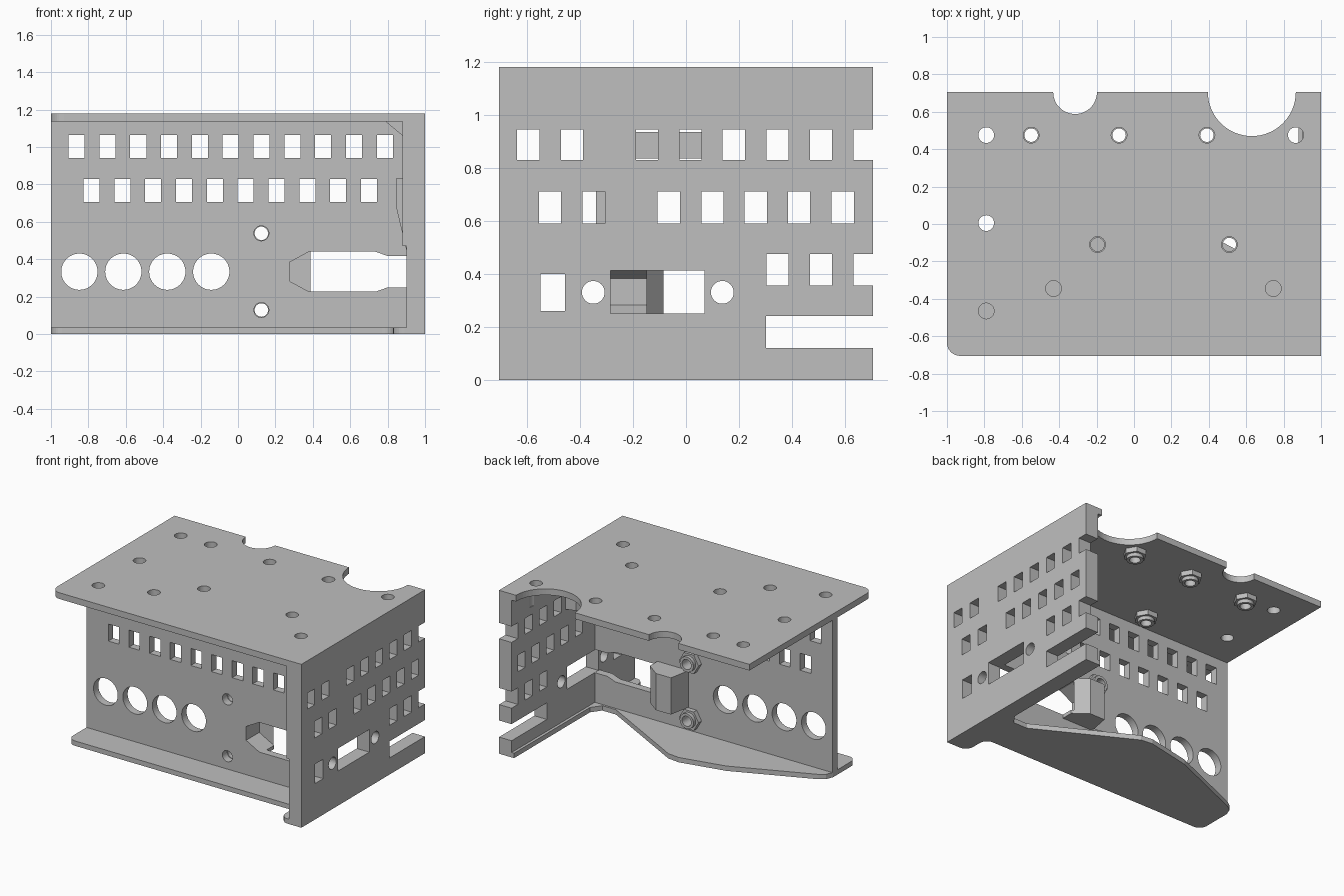
import bpy, bmesh, math

if "Cube" in bpy.data.objects:
    bpy.data.objects.remove(bpy.data.objects["Cube"])

grey = bpy.data.materials.new("plain grey")
grey.use_nodes = True
colour = (0.52, 0.52, 0.52, 1)
grey.diffuse_color = colour
grey.node_tree.nodes["Principled BSDF"].inputs["Base Color"].default_value = colour


def place(axis, u, v, h):
    return {"x": (h, u, v), "y": (u, h, v), "z": (u, v, h)}[axis]


def rect(u0, u1, v0, v1):
    return [(u0, v0), (u1, v0), (u1, v1), (u0, v1)]


def circle(u, v, r, n=32, start=0.0, sweep=2 * math.pi):
    return [(u + r * math.cos(start + sweep * i / n),
             v + r * math.sin(start + sweep * i / n)) for i in range(n)]


def arc(u, v, r, a0, a1, n=8):
    a0, a1 = math.radians(a0), math.radians(a1)
    return [(u + r * math.cos(a0 + (a1 - a0) * i / n),
             v + r * math.sin(a0 + (a1 - a0) * i / n)) for i in range(n + 1)]


def prisms(name, profiles, axis, lo, hi):
    """Extrude closed outlines along an axis into one object."""
    bm = bmesh.new()
    for pts in profiles:
        a = [bm.verts.new(place(axis, u, v, lo)) for u, v in pts]
        b = [bm.verts.new(place(axis, u, v, hi)) for u, v in pts]
        bm.faces.new(a)
        bm.faces.new(b[::-1])
        for i in range(len(a)):
            j = (i + 1) % len(a)
            bm.faces.new((a[i], b[i], b[j], a[j]))
    bmesh.ops.recalc_face_normals(bm, faces=bm.faces)
    mesh = bpy.data.meshes.new(name)
    bm.to_mesh(mesh)
    bm.free()
    mesh.materials.append(grey)
    obj = bpy.data.objects.new(name, mesh)
    bpy.context.collection.objects.link(obj)
    return obj


def cut(obj, profiles, axis, lo, hi):
    """Cut outlines out of a part and drop the cutter."""
    cutter = prisms("cutter", profiles, axis, lo, hi)
    cutter.hide_render = True
    mod = obj.modifiers.new("cut", "BOOLEAN")
    mod.operation = "DIFFERENCE"
    mod.solver = "EXACT"
    mod.object = cutter
    bpy.context.view_layer.objects.active = obj
    bpy.ops.object.modifier_apply(modifier=mod.name)
    bpy.data.objects.remove(cutter)


FRONT, BACK = -0.30, -0.245
INNER = 0.90
TOP, UNDER = 1.18, 1.135

# Top plate: one rounded corner, two round notches at the back
top = prisms("top_plate",
             [arc(-0.93, -0.635, 0.07, 180, 270) + [(1, -0.705), (1, 0.705), (-1, 0.705)]],
             "z", UNDER, TOP)
cut(top, [circle(-0.315, 0.705, 0.117, 48), circle(0.63, 0.705, 0.235, 64)], "z", 1, 1.3)
nutted = [(-0.55, 0.475), (-0.08, 0.475), (0.39, 0.475), (-0.195, -0.11), (0.51, -0.11)]
plain = [(-0.79, 0.475), (0.865, 0.475), (-0.79, 0.005), (-0.79, -0.465),
         (-0.43, -0.345), (0.745, -0.345)]
cut(top, [circle(x, y, 0.042) for x, y in nutted + plain], "z", 1, 1.3)

# Right wall with window rows, round holes, connector slot and open back slot
side = prisms("side_wall", [rect(-0.705, 0.705, 0, UNDER)], "x", INNER, 1)
side_cap = prisms("side_wall_rim", [rect(0.88, INNER, 0.47, UNDER)], "y", -0.705, FRONT)
rows = [((0.83, 0.945), (-0.595, -0.43, -0.147, 0.017, 0.18, 0.345, 0.51, 0.675)),
        ((0.59, 0.71), (-0.513, -0.348, -0.065, 0.1, 0.263, 0.427, 0.592)),
        ((0.355, 0.475), (0.345, 0.51, 0.675))]
side_windows = [rect(y - 0.042, y + (0.042 if y < 0.6 else 0.1), z0, z1)
                for (z0, z1), ys in rows for y in ys]
side_windows += [rect(-0.55, -0.457, 0.26, 0.4), rect(-0.285, 0.07, 0.25, 0.413),
                 rect(0.302, 0.8, 0.12, 0.24),
                 circle(-0.35, 0.33, 0.043), circle(0.137, 0.33, 0.043)]
cut(side, side_windows, "x", 0.7, 1.2)
cut(side_cap, side_windows, "x", 0.7, 1.2)
# Hole in the top plate continues a little way into the wall
cut(side, [circle(0.865, 0.475, 0.042)], "z", 1.0, 1.3)

# Front wall with window rows, round ports and a long six-sided opening
front = prisms("front_wall", [rect(-1, INNER, 0.035, UNDER)], "y", FRONT, BACK)
half_opening = [(0.275, 0.05), (0.38, 0.107), (0.735, 0.107), (0.80, 0.084), (0.93, 0.084)]
opening = ([(x, 0.333 - d) for x, d in half_opening]
           + [(x, 0.333 + d) for x, d in reversed(half_opening)])
holes = [rect(x - 0.043, x + 0.043, 0.94, 1.063)
         for x in (-0.863 + 0.1648 * i for i in range(11))]
holes += [rect(x - 0.043, x + 0.043, 0.705, 0.828)
          for x in (-0.783 + 0.1648 * i for i in range(10))]
holes += [circle(-0.848 + 0.235 * i, 0.333, 0.097, 48) for i in range(4)]
wall_nuts = [(0.125, 0.128), (0.125, 0.538)]
holes += [circle(x, z, 0.04) for x, z in wall_nuts]
cut(front, holes + [opening], "y", -0.5, 0)

# Bottom plate: slanted back edge, narrow strip along the right wall
outline = (arc(-0.94, -0.455, 0.06, 180, 270)
           + [(0.77, -0.515)] + arc(0.77, -0.575, 0.06, 90, 0, 6)
           + arc(0.89, -0.645, 0.06, 180, 270, 6)
           + [(INNER + 0.02, -0.705), (INNER + 0.02, 0.705), (0.88, 0.705), (0.88, -0.16),
              (0.83, -0.23), (0.72, -0.23), (0.05, 0.13), (-0.04, 0.14), (-0.37, 0.07),
              (-0.94, -0.17), (-0.98, -0.2), (-1, -0.25)])
prisms("bottom_plate", [outline], "z", 0, 0.035)

# Hollow guide block behind the left end of the opening
guide = prisms("guide_block",
               [[(0.15, BACK), (0.18, -0.085), (0.3, -0.085), (0.4, -0.16), (0.4, BACK)]],
               "z", 0.2, 0.465)
cut(guide, [opening], "y", -0.5, -0.15)

# Corner brace between the two window rows and small front corner gussets
prisms("corner_brace", [[(INNER, BACK), (INNER, 0.09), (0.83, 0.07), (0.6, BACK)]],
       "z", 0.835, 0.935)
prisms("top_gusset", [[(0.79, UNDER), (0.88, 1.06), (0.91, 1.06), (0.91, UNDER)]],
       "y", FRONT - 0.1, FRONT)
prisms("lower_gusset", [[(0.845, 0.68), (INNER, 0.45), (INNER, 0.83), (0.845, 0.83)]],
       "y", FRONT - 0.04, FRONT)


# Hex nuts, each with a short collar
def nut(u, v, axis, base, direction):
    for name, outline, height in (("nut", circle(u, v, 0.078, 6), 0.035),
                                  ("nut_collar", circle(u, v, 0.055, 24), 0.06)):
        end = base + direction * height
        part = prisms(name, [outline], axis, min(base, end), max(base, end))
        cut(part, [circle(u, v, 0.036)], axis, base - 0.2, base + 0.2)


for x, y in nutted:
    nut(x, y, "z", UNDER, -1)
for x, z in wall_nuts:
    nut(x, z, "y", BACK, 1)
